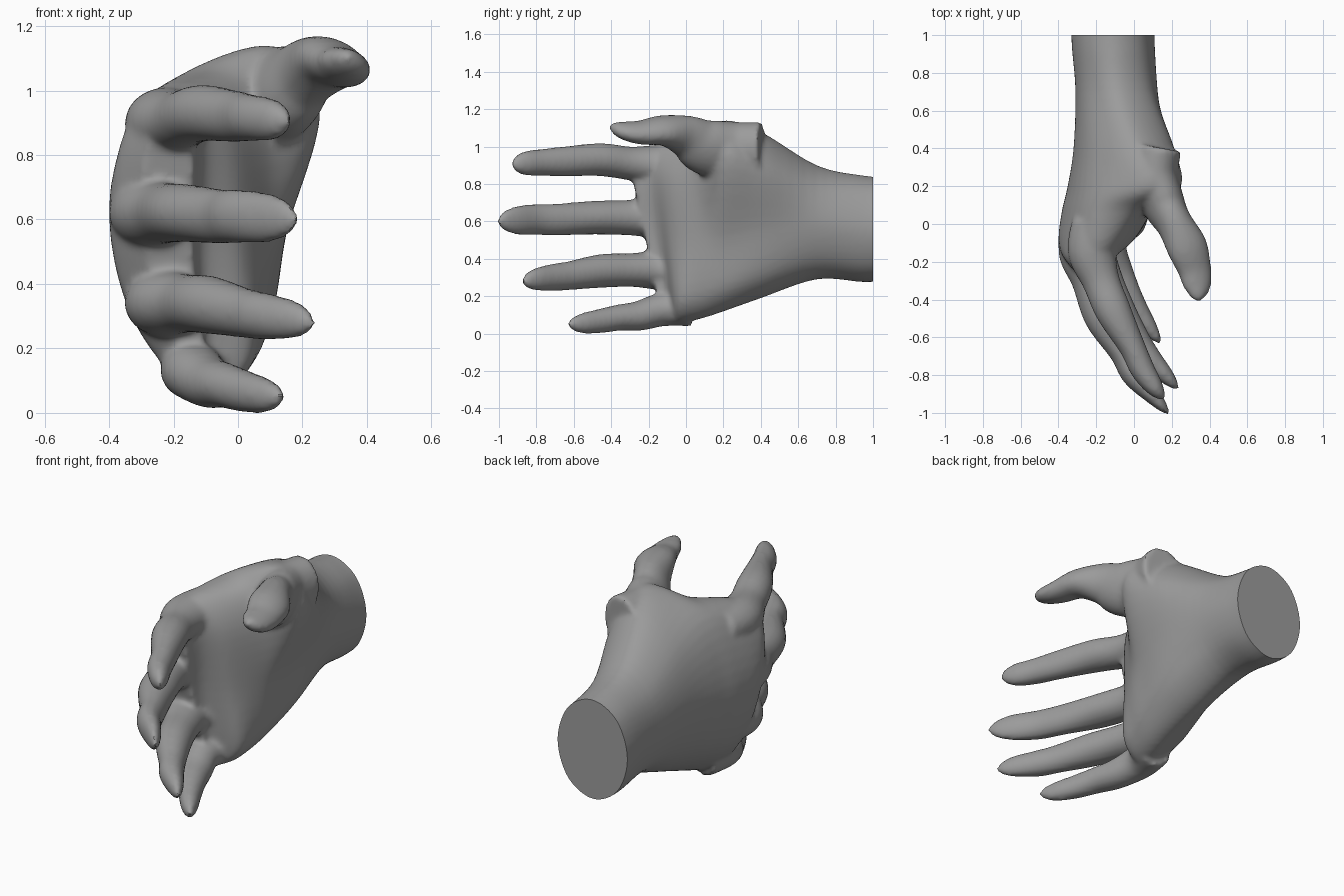
import bpy, bmesh, math
from mathutils import Vector

if "Cube" in bpy.data.objects:
    bpy.data.objects.remove(bpy.data.objects["Cube"])

skin = bpy.data.materials.new("neutral grey")
skin.diffuse_color = (0.33, 0.33, 0.33, 1)
skin.use_nodes = True
skin.node_tree.nodes["Principled BSDF"].inputs["Base Color"].default_value = skin.diffuse_color
SIDES = 24


def spline(a, b, c, d, t):
    """Catmull-Rom blend between b and c."""
    return 0.5 * (2 * b + (c - a) * t + (2 * a - 5 * b + 4 * c - d) * t * t
                  + (3 * b - a - 3 * c + d) * t ** 3)


def refine(keys, steps):
    """Subdivide an open list of key vectors smoothly."""
    out, n = [], len(keys)
    for i in range(n - 1):
        a, b, c, d = (keys[max(0, min(n - 1, i + k))] for k in (-1, 0, 1, 2))
        out += [spline(a, b, c, d, s / steps) for s in range(steps)]
    return out + [keys[-1]]


def loft(bm, rings):
    """Skin closed rings and cap both ends."""
    loops = [[bm.verts.new(p) for p in ring] for ring in rings]
    n = len(loops[0])
    faces = [bm.faces.new((a[i], a[(i + 1) % n], b[(i + 1) % n], b[i]))
             for a, b in zip(loops, loops[1:]) for i in range(n)]
    faces += [bm.faces.new(loops[0][::-1]), bm.faces.new(loops[-1])]
    bmesh.ops.recalc_face_normals(bm, faces=faces)


def wrist(rz):
    """Oval forearm outline, counted from the top towards the back of the hand."""
    return [(-.11 - .22 * math.sin(a), .56 + rz * math.cos(a))
            for a in (math.pi * i / 4 for i in range(8))]


def palm(bm, sections):
    """Each section is y and eight (x, z) points; knuckle sections lean with height."""
    rings = []
    for y, pts in sections:
        lean = max(0, -y)
        p = [Vector((x, y - lean * (z - .5), z)) for x, z in pts]
        rings.append([spline(p[i - 1], p[i], p[(i + 1) % 8], p[(i + 2) % 8], s / 6)
                      for i in range(8) for s in range(6)])
    columns = [refine(list(col), 5) for col in zip(*rings)]
    loft(bm, list(zip(*columns)))


def digit(bm, keys, tip, roll=0):
    """Keys are x, y, z, half thickness, half width, closed by a rounded tip."""
    k = [Vector(key) for key in keys]
    end = Vector((*tip, 0, 0))
    root = k[0] + Vector((.02, .15, 0, 0, 0))
    near = k[-1].lerp(end, .72)
    near[3], near[4] = k[-1][3] * .5, k[-1][4] * .6
    path = refine([root] + k + [near, end], 5)
    rings = []
    for i, c in enumerate(path):
        t = path[min(i + 1, len(path) - 1)] - path[max(i - 1, 0)]
        t = Vector(t[:3]).normalized()
        side = t.cross(Vector((0, 0, 1))).normalized()
        up = side.cross(t)
        u = side * math.cos(roll) + up * math.sin(roll)
        v = up * math.cos(roll) - side * math.sin(roll)
        o, ru, rv = Vector(c[:3]), max(c[3], .012), max(c[4], .012)
        rings.append([o + u * ru * math.cos(a) + v * rv * math.sin(a)
                      for a in (2 * math.pi * j / SIDES for j in range(SIDES))])
    loft(bm, rings)


bm = bmesh.new()

# Wrist and palm, running from the cut forearm to the finger webs
palm(bm, [
    (1.1, wrist(.275)), (.95, wrist(.285)),
    (.70, [(-.09, .90), (-.25, .79), (-.31, .59), (-.25, .38), (-.09, .29), (.06, .38), (.125, .59), (.08, .80)]),
    (.40, [(.02, 1.08), (-.22, .93), (-.32, .64), (-.25, .35), (-.08, .19), (.09, .29), (.15, .56), (.21, .90)]),
    (.20, [(.10, 1.14), (-.22, 1.0), (-.35, .65), (-.28, .30), (-.08, .12), (.08, .22), (.13, .52), (.25, .95)]),
    (.07, [(-.02, 1.05), (-.25, 1.0), (-.38, .65), (-.31, .28), (-.10, .08), (.06, .18), (.09, .52), (.09, .88)]),
    (-.07, [(-.14, 1.01), (-.30, .96), (-.40, .65), (-.33, .30), (-.13, .06), (.03, .16), (.01, .50), (-.02, .85)]),
    (-.14, [(-.19, .98), (-.33, .91), (-.38, .64), (-.31, .33), (-.16, .07), (-.09, .15), (-.11, .50), (-.11, .85)]),
    (-.215, [(-.19, .93), (-.27, .87), (-.30, .64), (-.25, .36), (-.15, .12), (-.10, .17), (-.14, .50), (-.14, .85)]),
])

# Index finger
digit(bm, [(-.22, -.15, .90, .13, .11), (-.175, -.30, .91, .10, .09), (-.11, -.46, .93, .095, .088),
           (-.01, -.65, .92, .07, .08), (.045, -.77, .915, .065, .072), (.105, -.86, .91, .05, .064)],
      (.16, -.93, .905))
# Middle finger
digit(bm, [(-.27, -.15, .62, .13, .11), (-.23, -.30, .62, .10, .095), (-.165, -.49, .62, .10, .09),
           (-.06, -.68, .61, .07, .085), (.0, -.80, .61, .065, .083), (.10, -.91, .605, .045, .075)],
      (.185, -1.007, .60))
# Ring finger
digit(bm, [(-.22, -.15, .34, .13, .105), (-.16, -.29, .34, .10, .09), (-.09, -.45, .335, .095, .09),
           (.02, -.62, .31, .07, .077), (.08, -.71, .30, .065, .073), (.165, -.80, .29, .045, .06)],
      (.235, -.875, .277))
# Little finger
digit(bm, [(-.14, -.12, .13, .10, .09), (-.09, -.25, .095, .085, .08), (-.04, -.36, .085, .075, .07),
           (.02, -.46, .067, .06, .065), (.08, -.55, .055, .045, .055)],
      (.14, -.63, .05))
# Thumb with its fleshy base
digit(bm, [(.10, .26, .97, .13, .165), (.16, .10, 1.0, .11, .15), (.215, .0, 1.055, .095, .115),
           (.28, -.12, 1.085, .11, .08), (.32, -.24, 1.075, .092, .062), (.335, -.33, 1.085, .075, .047)],
      (.34, -.41, 1.11), roll=.3)

mesh = bpy.data.meshes.new("hand")
bm.to_mesh(mesh)
bm.free()
hand = bpy.data.objects.new("hand", mesh)
bpy.context.collection.objects.link(hand)
bpy.context.view_layer.objects.active = hand
hand.select_set(True)

# Fuse the parts into one skin and soften the joins
remesh = hand.modifiers.new("fuse", 'REMESH')
remesh.mode = 'VOXEL'
remesh.voxel_size = .014
smooth = hand.modifiers.new("soften", 'SMOOTH')
smooth.factor = .5
smooth.iterations = 6
for name in ("fuse", "soften"):
    bpy.ops.object.modifier_apply(modifier=name)

# Flat cut at the wrist
bm = bmesh.new()
bm.from_mesh(mesh)
bmesh.ops.bisect_plane(bm, geom=bm.verts[:] + bm.edges[:] + bm.faces[:],
                       plane_co=(0, 1, 0), plane_no=(0, 1, 0), clear_outer=True)
bmesh.ops.holes_fill(bm, edges=[e for e in bm.edges if e.is_boundary], sides=0)
bmesh.ops.recalc_face_normals(bm, faces=bm.faces[:])
bm.to_mesh(mesh)
bm.free()
mesh.materials.clear()
mesh.materials.append(skin)
bpy.ops.object.shade_smooth_by_angle(angle=math.radians(40))
